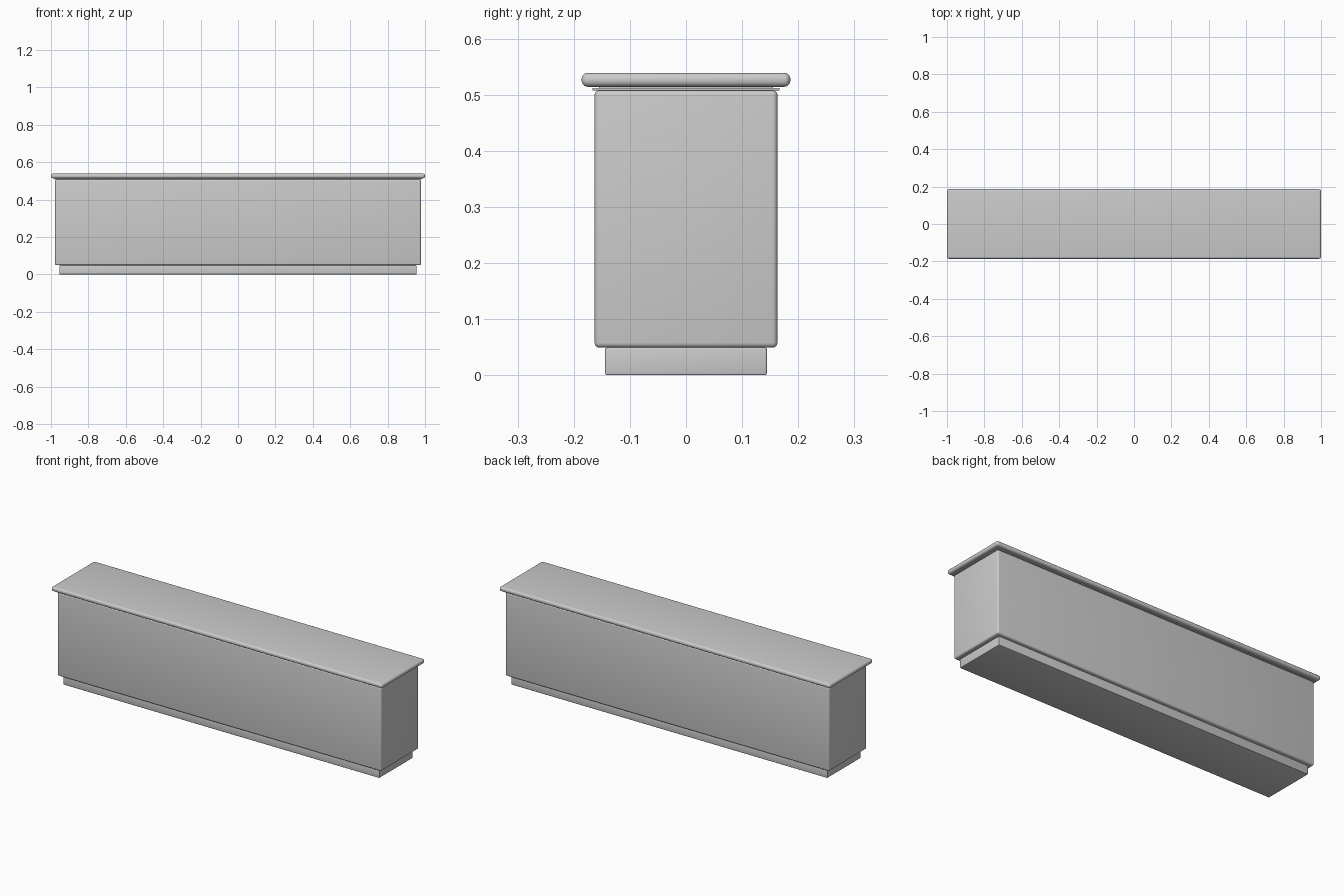
import bpy

if "Cube" in bpy.data.objects:
    bpy.data.objects.remove(bpy.data.objects["Cube"], do_unlink=True)

grey = bpy.data.materials.new("light_grey")
grey.use_nodes = True
colour = (0.6, 0.6, 0.6, 1)
grey.diffuse_color = colour
grey.node_tree.nodes["Principled BSDF"].inputs["Base Color"].default_value = colour


def rounded_box(name, half_x, half_y, bottom, top, radius, segments):
    """Box with softly rounded edges."""
    bpy.ops.mesh.primitive_cube_add(size=2, location=(0, 0, (bottom + top) / 2))
    box = bpy.context.object
    box.name = name
    box.scale = (half_x, half_y, (top - bottom) / 2)
    bpy.ops.object.transform_apply(location=False, rotation=False, scale=True)
    bevel = box.modifiers.new("rounded_edges", "BEVEL")
    bevel.width = radius
    bevel.segments = segments
    bpy.ops.object.shade_smooth()
    box.data.materials.append(grey)
    return box


# Recessed base
rounded_box("plinth", 0.955, 0.144, 0, 0.049, 0.003, 3)

# Main counter body
rounded_box("body", 0.978, 0.163, 0.049, 0.508, 0.009, 4)

# Thin moulding and neck under the top
rounded_box("moulding", 0.982, 0.167, 0.507, 0.512, 0.002, 3)
rounded_box("neck", 0.970, 0.155, 0.510, 0.516, 0.001, 2)

# Overhanging rounded worktop
rounded_box("worktop", 1.0, 0.186, 0.514, 0.539, 0.011, 5)
